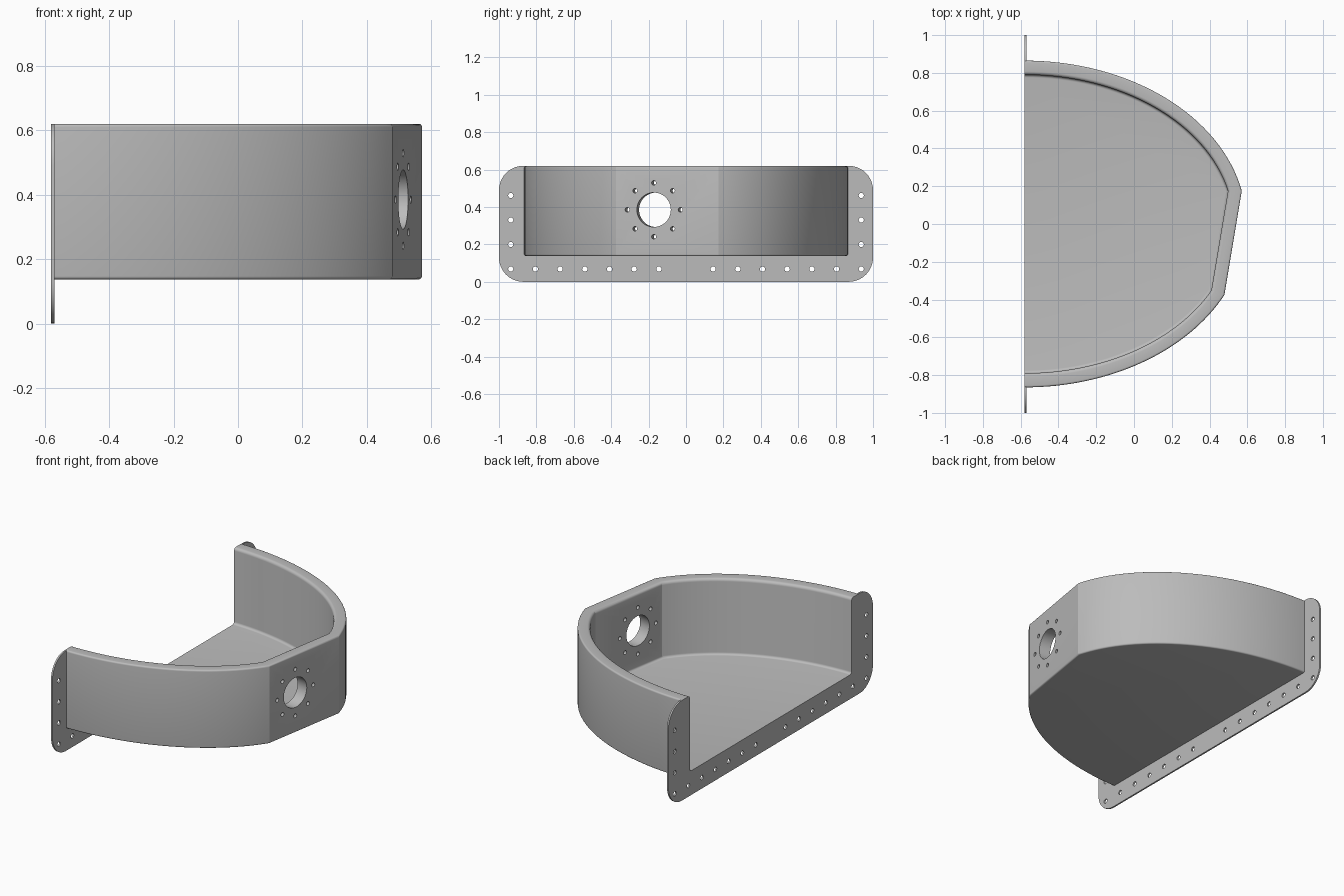
import bpy, bmesh, math
from mathutils import Vector

old = bpy.data.objects.get("Cube")
if old:
    bpy.data.objects.remove(old)

grey = bpy.data.materials.new("plain grey")
grey.use_nodes = True
colour = (0.5, 0.5, 0.5, 1)
grey.diffuse_color = colour
grey.node_tree.nodes["Principled BSDF"].inputs["Base Color"].default_value = colour

BACK, TOP, BASE, FLOOR = -0.58, 0.62, 0.137, 0.15
STEPS = 32


def make_object(name, bm):
    bmesh.ops.recalc_face_normals(bm, faces=bm.faces)
    mesh = bpy.data.meshes.new(name)
    bm.to_mesh(mesh)
    bm.free()
    mesh.materials.append(grey)
    obj = bpy.data.objects.new(name, mesh)
    bpy.context.collection.objects.link(obj)
    return obj


def corner(cx, cy, r, start, end, n=5):
    """Points of a rounded corner, angles in degrees."""
    angles = [math.radians(start + (end - start) * k / n) for k in range(n + 1)]
    return [(cx + r * math.cos(a), cy + r * math.sin(a)) for a in angles]


def drill(target, holes, axis, depth):
    """Cut round holes, given as (centre, radius, sides), along an axis."""
    bm = bmesh.new()
    turn = Vector(axis).to_track_quat('Z', 'Y').to_matrix().to_4x4()
    for centre, radius, sides in holes:
        matrix = turn.copy()
        matrix.translation = centre
        bmesh.ops.create_cone(bm, cap_ends=True, segments=sides, radius1=radius,
                              radius2=radius, depth=depth, matrix=matrix)
    cutter = make_object("hole_cutter", bm)
    cutter.hide_render = True
    mod = target.modifiers.new("holes", 'BOOLEAN')
    mod.operation, mod.solver, mod.object = 'DIFFERENCE', 'EXACT', cutter
    bpy.context.view_layer.objects.active = target
    bpy.ops.object.modifier_apply(modifier=mod.name)
    bpy.data.objects.remove(cutter)


def arc(a, b, y_start, y_end):
    """Elliptical plan curve between two y positions."""
    t0, t1 = math.asin(y_start / b), math.asin(y_end / b)
    angles = [t0 + (t1 - t0) * k / STEPS for k in range(STEPS + 1)]
    return [Vector((BACK + a * math.cos(t), b * math.sin(t), 0)) for t in angles]


# Tray shell: a rounded wall section swept around two arcs and a flat side
outer = arc(1.175, 0.865, 0.865, 0.175) + arc(1.175, 0.865, -0.375, -0.865)
inner = arc(1.105, 0.79, 0.79, 0.175) + arc(1.105, 0.79, -0.352, -0.79)
W = 0.075
section = (corner(0.01, BASE + 0.01, 0.01, 270, 180)
           + corner(0.01, TOP - 0.01, 0.01, 180, 90)
           + corner(W - 0.018, TOP - 0.018, 0.018, 90, 0)
           + corner(W + 0.015, FLOOR + 0.015, 0.015, 180, 270))
bm = bmesh.new()
rings = []
for o, i in zip(outer, inner):
    ring = []
    for d, z in section:
        p = o.lerp(i, d / W)
        ring.append(bm.verts.new((p.x, p.y, z)))
    rings.append(ring)
for r0, r1 in zip(rings, rings[1:]):
    for k in range(len(section) - 1):
        bm.faces.new((r0[k], r0[k + 1], r1[k + 1], r1[k]))
bm.faces.new([r[0] for r in rings])
bm.faces.new([r[-1] for r in rings])
bm.faces.new(rings[0] + rings[-1][::-1])
shell = make_object("tray_shell", bm)

# Port and its ring of bolt holes through the flat side
along = (outer[STEPS] - outer[STEPS + 1]).normalized()
normal = Vector((along.y, -along.x, 0))
start = outer[STEPS + 1]
port = start + along * ((-0.172 - start.y) / along.y) + Vector((0, 0, 0.385))
holes = [(port, 0.092, 48)]
for k in range(8):
    a = k * math.pi / 4
    offset = along * math.cos(a) + Vector((0, 0, math.sin(a)))
    holes.append((port + offset * 0.144, 0.012, 16))
drill(shell, holes, normal, 0.3)

# Mounting flange: thin U-shaped plate with rounded corners
R = 0.13
half = [(0.862, BASE + 0.003), (0.862, TOP)]
half += corner(1 - R, TOP - R, R, 90, 0, 10) + corner(1 - R, R, R, 0, -90, 10)
outline = half + [(-y, z) for y, z in reversed(half)]
bm = bmesh.new()
face = bm.faces.new([bm.verts.new((BACK, y, z)) for y, z in outline])
made = bmesh.ops.extrude_face_region(bm, geom=[face])
bmesh.ops.translate(bm, vec=(0.01, 0, 0),
                    verts=[v for v in made["geom"] if isinstance(v, bmesh.types.BMVert)])
flange = make_object("mounting_flange", bm)

# Fixing holes along the bottom and up both sides
spots = []
for side in (-1, 1):
    spots += [(side * (0.145 + 0.132 * k), 0.068) for k in range(7)]
    spots += [(side * 0.937, 0.068 + 0.131 * k) for k in range(1, 4)]
drill(flange, [(Vector((BACK, y, z)), 0.014, 16) for y, z in spots], (1, 0, 0), 0.1)

# Smooth the curved faces and keep the edges crisp
for obj in (shell, flange):
    bpy.ops.object.select_all(action='DESELECT')
    obj.select_set(True)
    bpy.context.view_layer.objects.active = obj
    bpy.ops.object.shade_smooth_by_angle(angle=math.radians(20))
